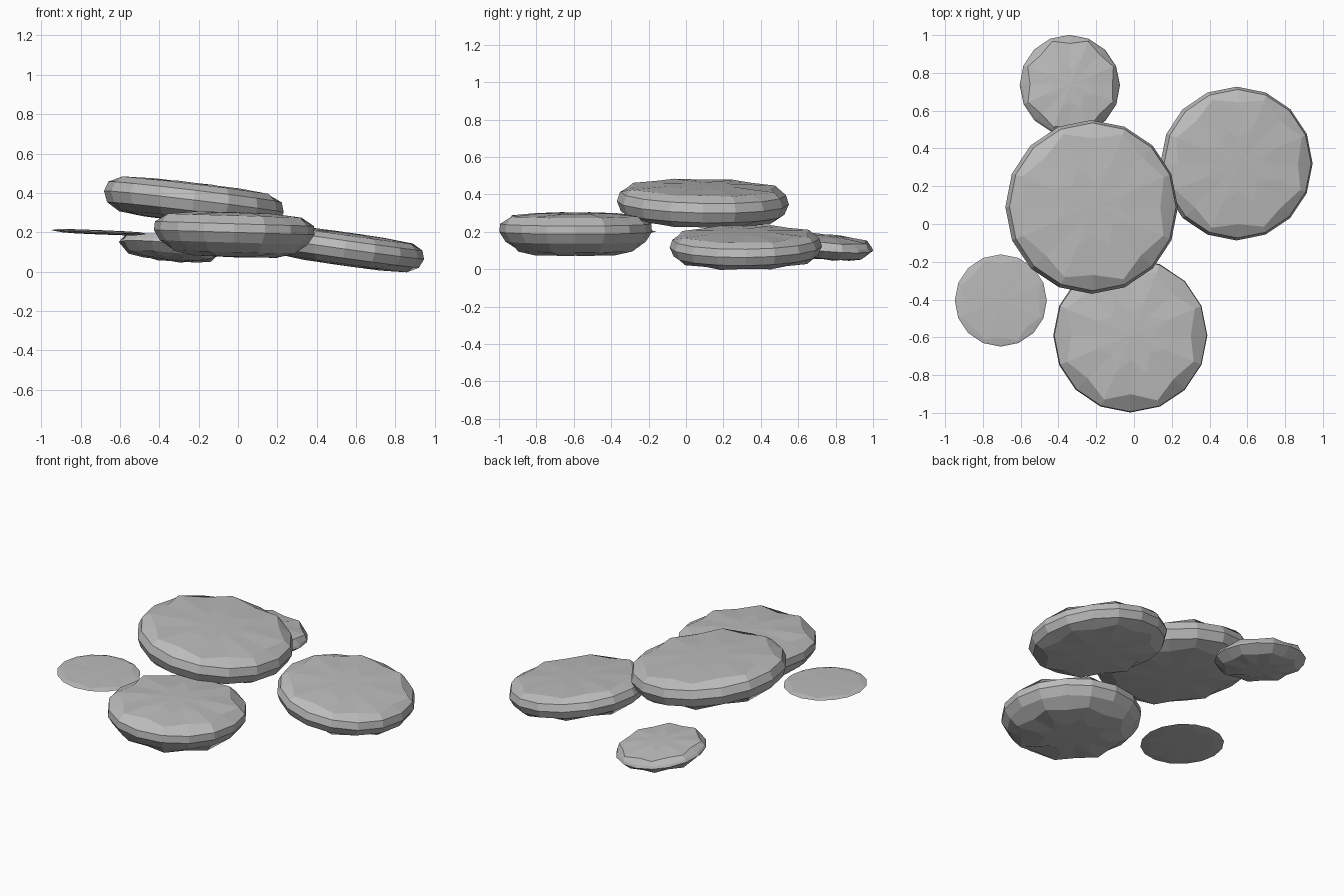
import bpy, bmesh, math, random
from mathutils import Matrix

cube = bpy.data.objects.get("Cube")
if cube:
    bpy.data.objects.remove(cube, do_unlink=True)

SIDES = 16
rng = random.Random(4)

stone_grey = bpy.data.materials.new("stone grey")
stone_grey.use_nodes = True
GREY = (0.5, 0.5, 0.5, 1)
stone_grey.diffuse_color = GREY
stone_grey.node_tree.nodes["Principled BSDF"].inputs["Base Color"].default_value = GREY

# Side profiles, bottom to top: radius share, height share, alternate-vertex scallop
PEBBLE = [(0.45, -0.97, 0.1), (0.8, -0.85, 0.06), (0.95, -0.5, 0), (1, 0.05, 0),
          (0.965, 0.55, 0), (0.84, 0.87, 0.05), (0.42, 0.98, 0.1)]
BOWL = [(0.45, -0.97, 0.1), (0.76, -0.78, 0.05), (0.92, -0.35, 0), (1, 0.1, 0),
        (0.99, 0.48, 0), (0.84, 0.84, 0.06), (0.42, 0.97, 0.1)]
DISH = [(0.45, -0.95, 0.1), (0.8, -0.7, 0.05), (1, 0.05, 0), (0.97, 0.3, 0),
        (0.87, 0.75, 0.05), (0.42, 0.95, 0.1)]


def stone(name, profile, centre, radius, half_height, slope_x, slope_y):
    """Flattened faceted stone, tilted by its slopes along x and y."""
    bm = bmesh.new()
    rings = []
    for r, h, scallop in profile:
        ring = []
        for i in range(SIDES):
            a = math.tau * i / SIDES
            rr = radius * (r + (scallop if i % 2 else -scallop)
                           + rng.uniform(-1, 1) * scallop * 0.3)
            ring.append(bm.verts.new((rr * math.cos(a), rr * math.sin(a), h * half_height)))
        rings.append(ring)
    for low, high in zip(rings, rings[1:]):
        for i in range(SIDES):
            j = (i + 1) % SIDES
            bm.faces.new((low[i], low[j], high[j], high[i]))
    # Fan caps
    for ring, z in ((rings[0][::-1], -half_height), (rings[-1], half_height)):
        tip = bm.verts.new((0, 0, z))
        for i in range(SIDES):
            bm.faces.new((ring[i], ring[(i + 1) % SIDES], tip))
    tilt = Matrix.Rotation(-math.atan(slope_x), 4, 'Y') @ Matrix.Rotation(math.atan(slope_y), 4, 'X')
    bm.transform(Matrix.Translation(centre) @ tilt)
    bmesh.ops.recalc_face_normals(bm, faces=bm.faces)
    mesh = bpy.data.meshes.new(name)
    bm.to_mesh(mesh)
    bm.free()
    mesh.materials.append(stone_grey)
    bpy.context.collection.objects.link(bpy.data.objects.new(name, mesh))


stone("top_stone", PEBBLE, (-0.225, 0.09, 0.35), 0.46, 0.1, -0.12, -0.02)
stone("front_stone", BOWL, (-0.02, -0.59, 0.188), 0.408, 0.115, -0.03, 0)
stone("left_stone", PEBBLE, (0.542, 0.32, 0.115), 0.407, 0.085, -0.14, 0.01)
stone("back_stone", DISH, (-0.34, 0.735, 0.12), 0.267, 0.06, -0.1, -0.09)
stone("right_pebble", DISH, (-0.705, -0.405, 0.2), 0.244, 0.011, -0.04, 0)
